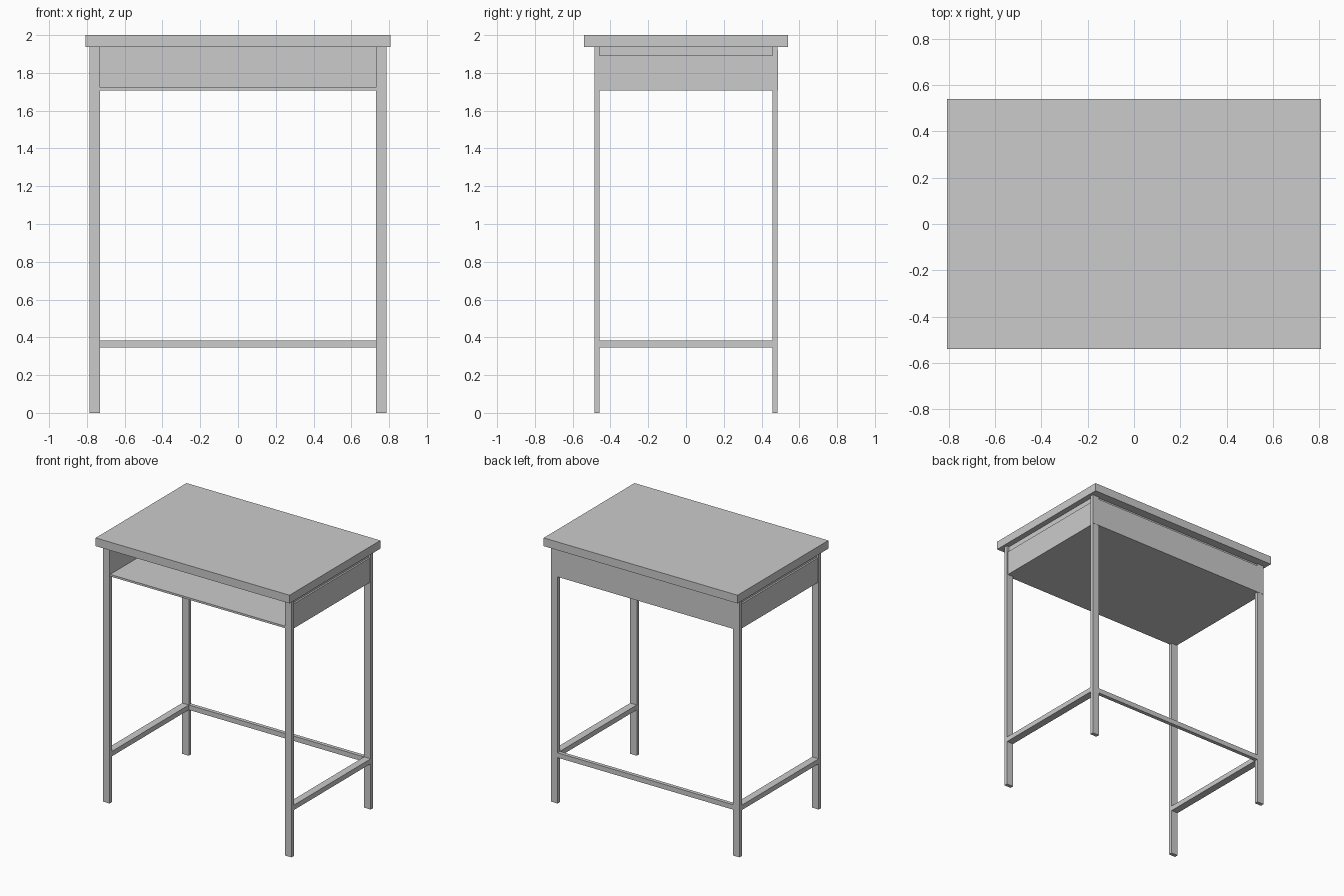
import bpy

if "Cube" in bpy.data.objects:
    bpy.data.objects.remove(bpy.data.objects["Cube"])


def box(name, x, y, z):
    """Box from (min, max) ranges."""
    bpy.ops.mesh.primitive_cube_add(size=1)
    ob = bpy.context.object
    ob.name = name
    for i, (a, b) in enumerate((x, y, z)):
        ob.location[i] = (a + b) / 2
        ob.scale[i] = b - a
    bpy.ops.object.transform_apply(location=True, rotation=False, scale=True)
    return ob


def span(a, b, side):
    return tuple(sorted((a * side, b * side)))


X0, X1 = 0.73, 0.785      # leg inner / outer x
Y0, Y1 = 0.457, 0.485     # leg inner / outer y
TOP = 1.938               # underside of the tabletop

# Tabletop
box("tabletop", (-0.807, 0.807), (-0.54, 0.54), (TOP, 2.0))

for side, label in ((-1, "left"), (1, "right")):
    # Legs
    for end, pos in ((-1, "front"), (1, "back")):
        box(f"{pos}_{label}_leg", span(X0, X1, side), span(Y0, Y1, end), (0, TOP))
    # Side stretcher, tray side and the slim rail above it
    box(f"{label}_stretcher", span(X0, X1, side), (-Y0, Y0), (0.345, 0.382))
    box(f"{label}_tray_side", span(X0, 0.778, side), (-Y0, Y0), (1.707, 1.892))
    box(f"{label}_top_rail", span(X0, 0.765, side), (-Y0, Y0), (1.892, TOP))

# Back stretcher
box("back_stretcher", (-X0, X0), (Y0, Y1), (0.345, 0.382))

# Tray: floor, back panel covering the back legs, rail above the panel
box("tray_floor", (-X0, X0), (-0.478, Y0), (1.707, 1.722))
box("tray_back", (-X1, X1), (Y0, 0.487), (1.707, 1.92))
box("back_top_rail", (-X0, X0), (Y0, 0.475), (1.92, TOP))
